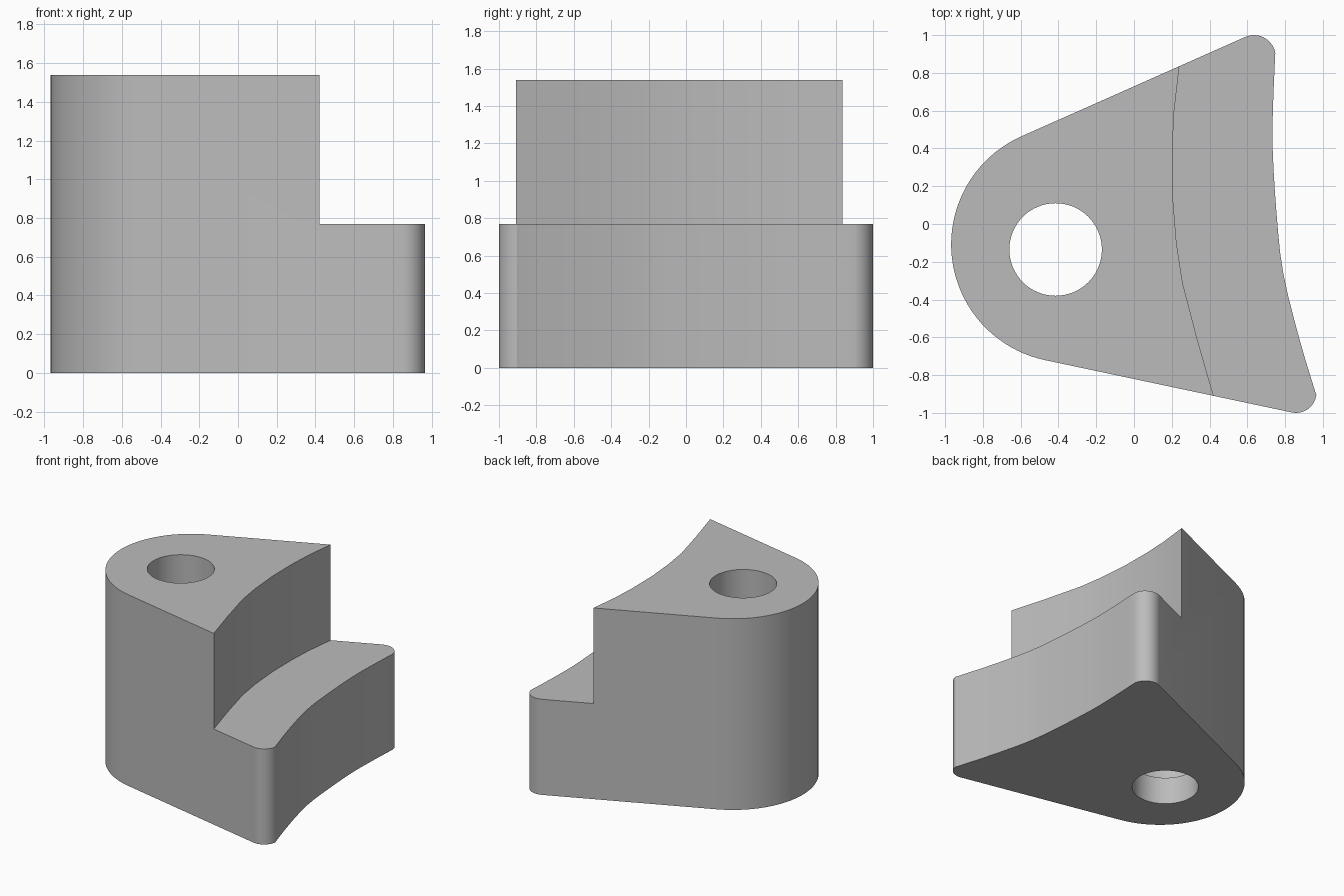
import bpy, bmesh, math
from mathutils import Vector

cube = bpy.data.objects.get("Cube")
if cube:
    bpy.data.objects.remove(cube, do_unlink=True)

HEIGHT, STEP = 1.54, 0.77


def arc(cx, cy, r, start, end, n):
    """Points along an arc, angles in degrees."""
    angles = [math.radians(start + (end - start) * i / n) for i in range(n + 1)]
    return [(cx + r * math.cos(a), cy + r * math.sin(a)) for a in angles]


def spline(pts, n):
    """Smooth curve through the given points."""
    p = [Vector(q) for q in pts]
    p = [2 * p[0] - p[1]] + p + [2 * p[-1] - p[-2]]
    out = []
    for a, b, c, d in zip(p, p[1:], p[2:], p[3:]):
        for i in range(n):
            t = i / n
            out.append(0.5 * (2 * b + (c - a) * t + (2 * a - 5 * b + 4 * c - d) * t * t
                              + (3 * b - a - 3 * c + d) * t ** 3))
    return [tuple(v) for v in out] + [tuple(pts[-1])]


def loft(name, rings):
    """Closed solid from stacked (outline, z) rings."""
    bm = bmesh.new()
    loops = [[bm.verts.new((x, y, z)) for x, y in outline] for outline, z in rings]
    for low, high in zip(loops, loops[1:]):
        for i in range(len(low)):
            j = (i + 1) % len(low)
            bm.faces.new((low[i], low[j], high[j], high[i]))
    bm.faces.new(loops[0][::-1])
    bm.faces.new(loops[-1])
    bmesh.ops.recalc_face_normals(bm, faces=bm.faces)
    mesh = bpy.data.meshes.new(name)
    bm.to_mesh(mesh)
    bm.free()
    obj = bpy.data.objects.new(name, mesh)
    bpy.context.collection.objects.link(obj)
    return obj


# Wedge block: large round end, two rounded corners, concave front edge
concave = [(0.96, -0.89), (0.876, -0.61), (0.79, -0.26), (0.755, 0.05),
           (0.734, 0.4), (0.737, 0.65), (0.748, 0.905)]
outline = (arc(-0.342, -0.108, 0.626, 114, 258, 40)
           + arc(0.858, -0.892, 0.108, 258, 354, 14)
           + spline(concave, 3)
           + arc(0.635, 0.885, 0.115, 14, 114, 14))
block = loft("wedge_block", [(outline, 0), (outline, HEIGHT)])

# Step cutter: lowers the part beyond the curved shoulder
shoulder = [(0.24, 0.835), (0.213, 0.6), (0.203, 0.4), (0.205, 0.15),
            (0.225, -0.1), (0.257, -0.31), (0.335, -0.61), (0.42, -0.905)]
step_outline = [(0.28, 1.1)] + shoulder + [(0.475, -1.1), (1.5, -1.1), (1.5, 1.1)]
step_cutter = loft("step_cutter", [(step_outline, STEP), (step_outline, 2)])

# Bore cutter: through hole with a slight relief inside
bore, relief = (arc(-0.415, -0.135, r, 0, 360, 64)[:-1] for r in (0.245, 0.28))
bore_cutter = loft("bore_cutter", [(bore, -0.2), (bore, 0.22), (relief, 0.22),
                                   (relief, 1.1), (bore, 1.1), (bore, 1.8)])

# Cut the block, then keep only the finished solid
for cutter in (step_cutter, bore_cutter):
    cutter.hide_render = True
    mod = block.modifiers.new(cutter.name, 'BOOLEAN')
    mod.operation = 'DIFFERENCE'
    mod.solver = 'EXACT'
    mod.object = cutter
bpy.context.view_layer.update()
graph = bpy.context.evaluated_depsgraph_get()
finished = bpy.data.meshes.new_from_object(block.evaluated_get(graph))
block.modifiers.clear()
block.data = finished
for cutter in (step_cutter, bore_cutter):
    bpy.data.objects.remove(cutter, do_unlink=True)

# Plain grey material
grey = bpy.data.materials.new("plain grey")
grey.use_nodes = True
colour = (0.5, 0.5, 0.5, 1)
grey.diffuse_color = colour
grey.node_tree.nodes["Principled BSDF"].inputs["Base Color"].default_value = colour
block.data.materials.clear()
block.data.materials.append(grey)

# Smooth curved walls, crisp edges
for obj in bpy.context.selected_objects:
    obj.select_set(False)
block.select_set(True)
bpy.context.view_layer.objects.active = block
bpy.ops.object.shade_smooth_by_angle(angle=math.radians(30))
